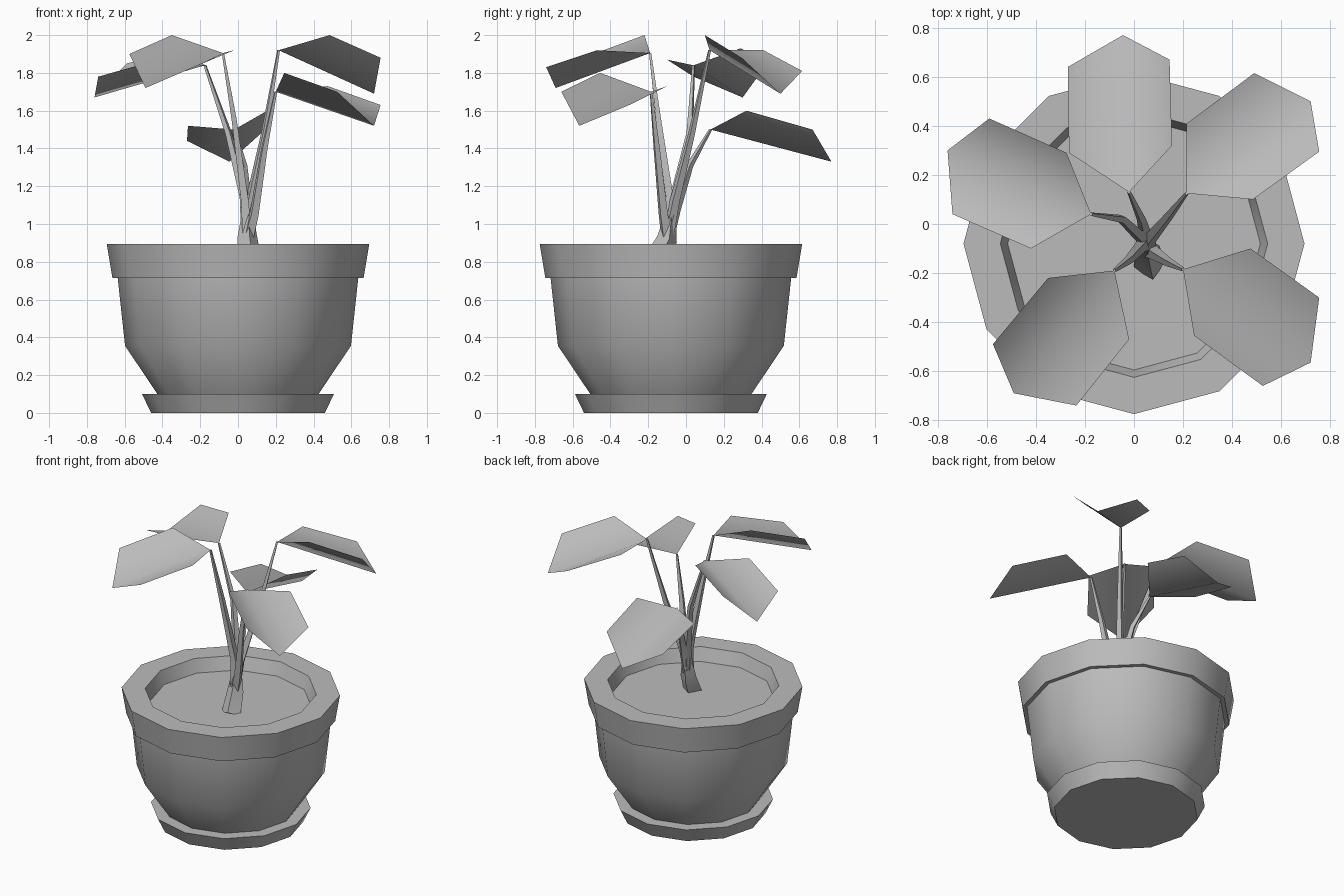
import bpy, bmesh, math

cube = bpy.data.objects.get("Cube")
if cube:
    bpy.data.objects.remove(cube)

# Single matte colour
grey = bpy.data.materials.new("plain grey")
grey.use_nodes = True
grey.diffuse_color = (0.5, 0.5, 0.5, 1)
grey.node_tree.nodes["Principled BSDF"].inputs["Base Color"].default_value = (0.5, 0.5, 0.5, 1)

SIDES = 12
POT_Y = -0.08


def select_only(obj):
    bpy.ops.object.select_all(action='DESELECT')
    obj.select_set(True)
    bpy.context.view_layer.objects.active = obj


def add_mesh(name, bm, angle=40):
    mesh = bpy.data.meshes.new(name)
    bm.to_mesh(mesh)
    bm.free()
    obj = bpy.data.objects.new(name, mesh)
    bpy.context.collection.objects.link(obj)
    mesh.materials.append(grey)
    select_only(obj)
    bpy.ops.object.shade_smooth_by_angle(angle=math.radians(angle))
    return obj


def lathe(name, profile):
    """Turn (radius, height) points around the pot axis and cap both ends."""
    bm = bmesh.new()
    rings = []
    for r, z in profile:
        ring = []
        for i in range(SIDES):
            a = math.tau * i / SIDES
            ring.append(bm.verts.new((r * math.cos(a), POT_Y + r * math.sin(a), z)))
        rings.append(ring)
    for low, high in zip(rings, rings[1:]):
        for i in range(SIDES):
            j = (i + 1) % SIDES
            bm.faces.new((low[i], low[j], high[j], high[i]))
    bm.faces.new(rings[0][::-1])
    bm.faces.new(rings[-1])
    return add_mesh(name, bm)


def leaf(name, base, right_in, right_out, tip, left_out, left_in):
    """Six-cornered blade folded along its midrib."""
    bm = bmesh.new()
    b, ri, ro, t, lo, li = [bm.verts.new(p) for p in
                            (base, right_in, right_out, tip, left_out, left_in)]
    bm.faces.new((b, ri, ro, t))
    bm.faces.new((b, t, lo, li))
    return add_mesh(name, bm, 60)


def stem(name, points, radii):
    """Tapered four-sided stalk along a path."""
    curve = bpy.data.curves.new(name, 'CURVE')
    curve.dimensions = '3D'
    curve.bevel_depth = 1.0
    curve.bevel_resolution = 0
    curve.use_fill_caps = True
    spline = curve.splines.new('POLY')
    spline.points.add(len(points) - 1)
    for p, co, r in zip(spline.points, points, radii):
        p.co = (*co, 1)
        p.radius = r
    obj = bpy.data.objects.new(name, curve)
    bpy.context.collection.objects.link(obj)
    curve.materials.append(grey)
    select_only(obj)
    bpy.ops.object.convert(target='MESH')
    bpy.ops.object.shade_smooth_by_angle(angle=math.radians(60))


# Saucer, and the pot with its rim, inner wall and soil
lathe("saucer", [(0.46, 0), (0.508, 0.10)])
lathe("pot", [(0.42, 0.09), (0.598, 0.355), (0.637, 0.715), (0.665, 0.715),
              (0.695, 0.895), (0.545, 0.895), (0.515, 0.805)])

# Leaves: base, right side, tip, left side
leaves = {
    "back": [(-.02, .13, 1.50), (.155, .32, 1.60), (.145, .67, 1.50),
             (-.045, .77, 1.33), (-.27, .64, 1.44), (-.265, .29, 1.52)],
    "back_left": [(.215, .125, 1.92), (.485, .10, 2.0), (.755, .295, 1.88),
                  (.72, .50, 1.69), (.49, .615, 1.81), (.215, .41, 1.92)],
    "back_right": [(-.175, .04, 1.84), (-.275, .29, 1.93), (-.59, .43, 1.85),
                   (-.76, .30, 1.67), (-.74, .04, 1.78), (-.42, -.10, 1.87)],
    "front_right": [(-.08, -.19, 1.905), (-.35, -.22, 2.0), (-.575, -.49, 1.90),
                    (-.49, -.69, 1.72), (-.235, -.74, 1.83), (-.02, -.47, 1.92)],
    "front_left": [(.20, -.185, 1.70), (.245, -.455, 1.80), (.525, -.66, 1.70),
                   (.72, -.565, 1.52), (.755, -.30, 1.63), (.475, -.10, 1.73)],
}
# Bends of each stalk between the crown and its leaf
bends = {
    "back": [(.05, -.055, 1.08), (.03, .02, 1.31)],
    "back_left": [(.065, -.06, 1.12), (.14, .03, 1.48)],
    "back_right": [(.035, -.06, 1.14), (-.05, .02, 1.48)],
    "front_right": [(.035, -.085, 1.13), (-.02, -.145, 1.55)],
    "front_left": [(.085, -.12, 1.05), (.14, -.155, 1.40)],
}
for side, corners in leaves.items():
    leaf(side + "_leaf", *corners)
    low, mid = bends[side]
    stem(side + "_stem", [(.05, -.10, .92), low, mid, corners[0]],
         [.035, .028, .019, .008])

# Leaning root stock
stem("root_stock", [(.065, -.17, .79), (.05, -.10, .92), (.05, -.08, 1.06)],
     [.065, .055, .03])
